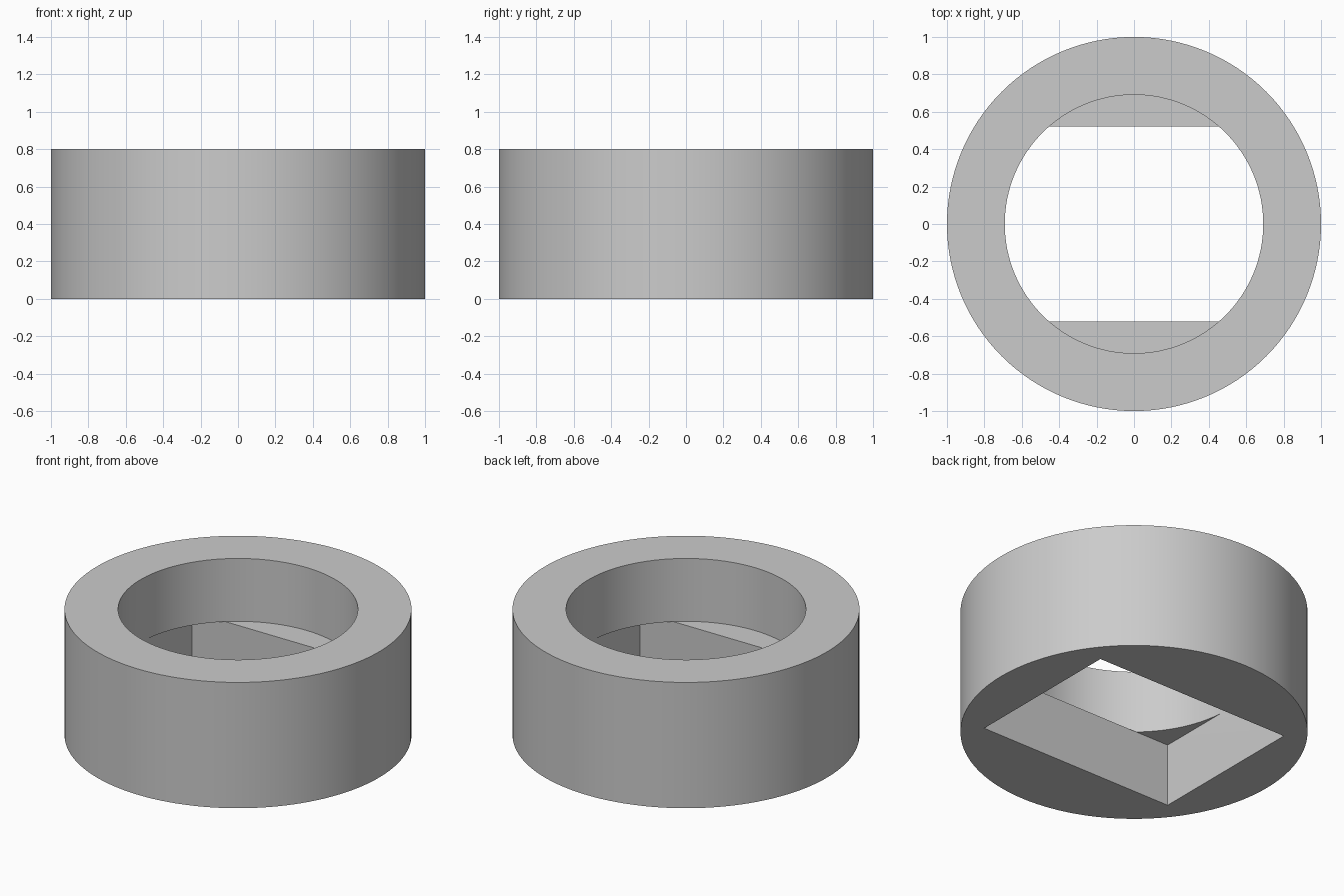
import bpy
import math

cube = bpy.data.objects.get("Cube")
if cube:
    bpy.data.objects.remove(cube, do_unlink=True)

HEIGHT, LEDGE = 0.8, 0.4
OUTER_R, BORE_R = 1.0, 0.691
SLOT_X, SLOT_Y = 0.69, 0.521

grey = bpy.data.materials.new("plain grey")
grey.use_nodes = True
grey.diffuse_color = (0.6, 0.6, 0.6, 1)
grey.node_tree.nodes["Principled BSDF"].inputs["Base Color"].default_value = grey.diffuse_color


def cylinder(name, radius, z0, z1):
    bpy.ops.mesh.primitive_cylinder_add(
        vertices=128, radius=radius, depth=z1 - z0, location=(0, 0, (z0 + z1) / 2))
    obj = bpy.context.object
    obj.name = name
    obj.data.materials.append(grey)
    return obj


def box(name, half_x, half_y, z0, z1):
    bpy.ops.mesh.primitive_cube_add(size=2, location=(0, 0, (z0 + z1) / 2))
    obj = bpy.context.object
    obj.name = name
    obj.scale = (half_x, half_y, (z1 - z0) / 2)
    bpy.ops.object.transform_apply(location=False, rotation=False, scale=True)
    obj.data.materials.append(grey)
    return obj


def cut(target, cutter):
    mod = target.modifiers.new(cutter.name, "BOOLEAN")
    mod.operation = "DIFFERENCE"
    mod.solver = "EXACT"
    mod.object = cutter
    bpy.context.view_layer.objects.active = target
    bpy.ops.object.modifier_apply(modifier=mod.name)
    bpy.data.objects.remove(cutter, do_unlink=True)


# Round collar body
collar = cylinder("collar", OUTER_R, 0, HEIGHT)

# Round bore in the upper half, rectangular socket in the lower half
cut(collar, cylinder("bore_cutter", BORE_R, LEDGE, HEIGHT + 0.2))
cut(collar, box("socket_cutter", SLOT_X, SLOT_Y, -0.2, LEDGE))

# Smooth walls with sharp rims
bpy.ops.object.select_all(action="DESELECT")
collar.select_set(True)
bpy.context.view_layer.objects.active = collar
bpy.ops.object.shade_smooth_by_angle(angle=math.radians(30))
